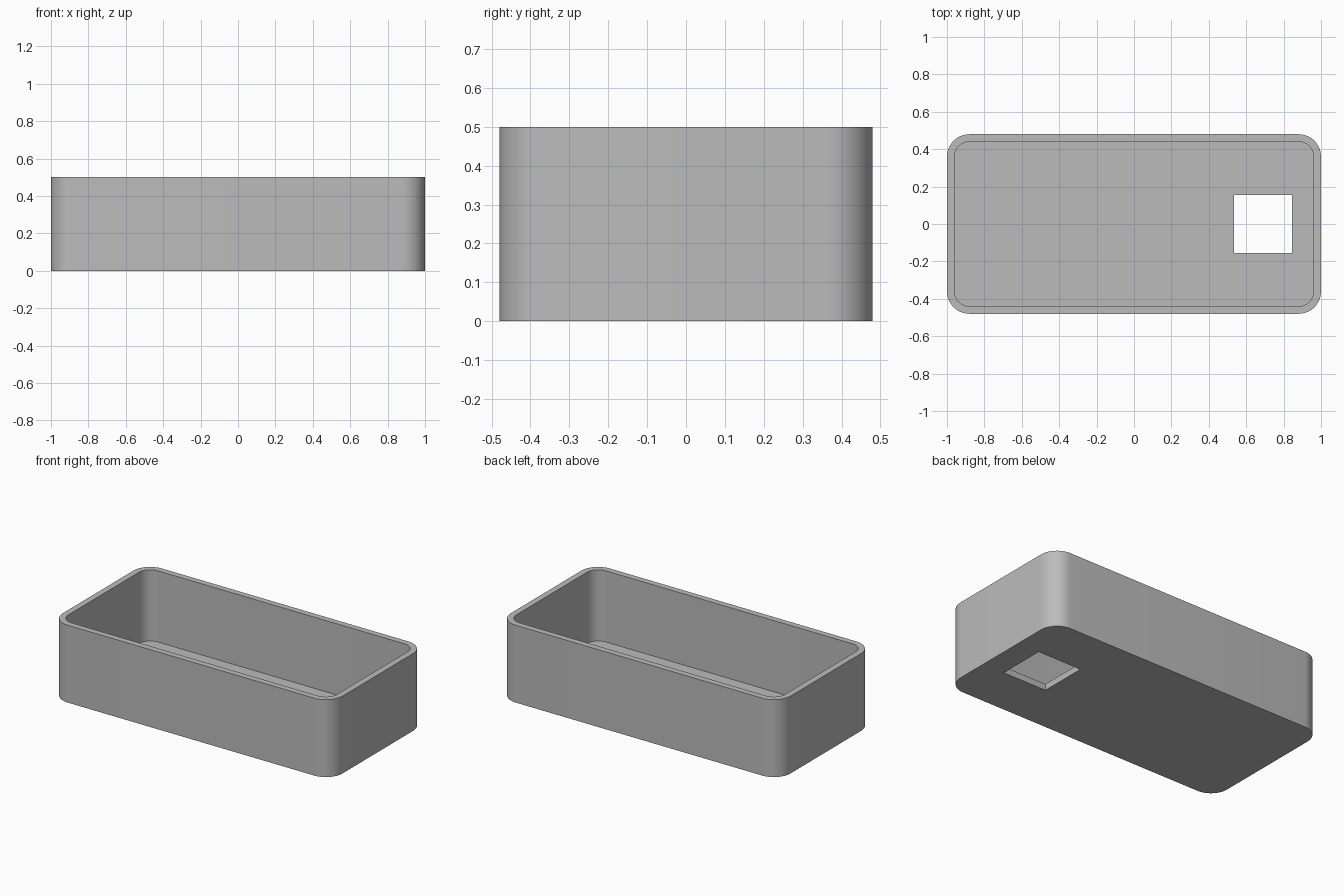
import bpy
import bmesh
from mathutils import Vector

cube = bpy.data.objects.get("Cube")
if cube:
    bpy.data.objects.remove(cube, do_unlink=True)

LENGTH, WIDTH, HEIGHT = 2.0, 0.96, 0.5
WALL, RADIUS = 0.04, 0.12
HOLE_SIZE, HOLE_X = 0.312, 0.69


def block(name, size, centre, radius=0):
    """Box with optionally rounded vertical corners."""
    bm = bmesh.new()
    bmesh.ops.create_cube(bm, size=1)
    for v in bm.verts:
        v.co = Vector(a * b for a, b in zip(v.co, size)) + Vector(centre)
    if radius:
        upright = [e for e in bm.edges
                   if abs(e.verts[0].co.z - e.verts[1].co.z) > 0.01]
        bmesh.ops.bevel(bm, geom=upright, offset=radius, segments=12,
                        profile=0.5, affect='EDGES')
    bmesh.ops.recalc_face_normals(bm, faces=bm.faces)
    mesh = bpy.data.meshes.new(name)
    bm.to_mesh(mesh)
    bm.free()
    obj = bpy.data.objects.new(name, mesh)
    bpy.context.collection.objects.link(obj)
    return obj


def cut(target, cutter):
    """Subtract the cutter, then discard it."""
    cutter.hide_render = True
    bpy.context.view_layer.objects.active = target
    mod = target.modifiers.new("cut", 'BOOLEAN')
    mod.operation = 'DIFFERENCE'
    mod.solver = 'EXACT'
    mod.object = cutter
    bpy.ops.object.modifier_apply(modifier=mod.name)
    bpy.data.objects.remove(cutter, do_unlink=True)


# Plain grey plastic
grey = bpy.data.materials.new("grey")
grey.use_nodes = True
colour = (0.5, 0.5, 0.5, 1)
grey.diffuse_color = colour
grey.node_tree.nodes["Principled BSDF"].inputs["Base Color"].default_value = colour

# Open tray with rounded corners
tray = block("tray", (LENGTH, WIDTH, HEIGHT), (0, 0, HEIGHT / 2), RADIUS)
tray.data.materials.append(grey)

# Hollow inside, leaving walls and floor of equal thickness
cut(tray, block("hollow", (LENGTH - 2 * WALL, WIDTH - 2 * WALL, HEIGHT),
                (0, 0, HEIGHT / 2 + WALL), RADIUS - WALL))

# Square opening through the floor
cut(tray, block("floor_opening", (HOLE_SIZE, HOLE_SIZE, 4 * WALL), (HOLE_X, 0, 0)))

bpy.ops.object.select_all(action='DESELECT')
tray.select_set(True)
bpy.context.view_layer.objects.active = tray
bpy.ops.object.shade_smooth_by_angle()
